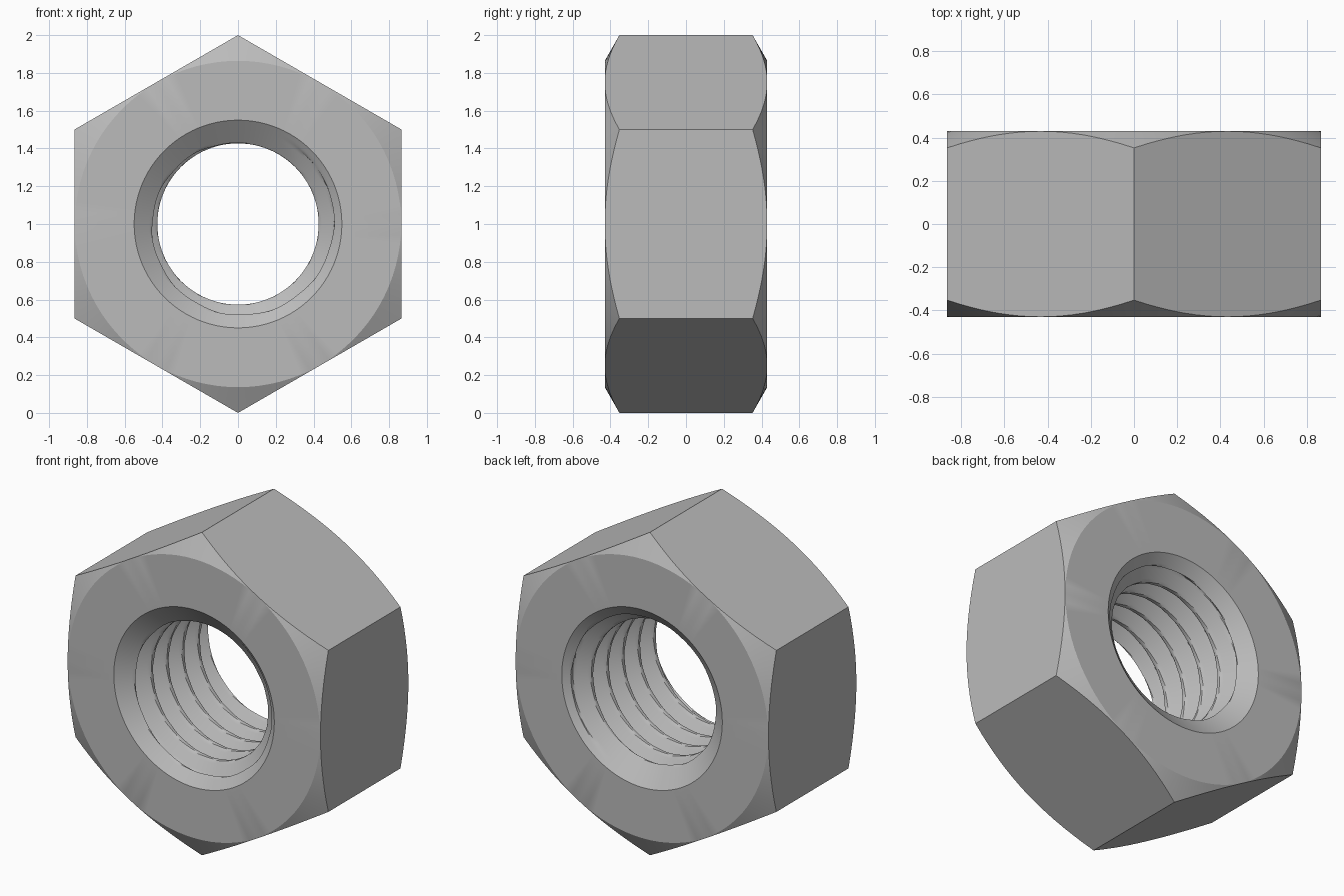
import bpy, bmesh, math

if "Cube" in bpy.data.objects:
    bpy.data.objects.remove(bpy.data.objects["Cube"])

SEG = 96                 # divisions round the axis (corners fall on samples)
ROWS = 112               # divisions along the threaded bore
HALF = 0.43              # half thickness
APO = 0.866              # half the distance across flats
PITCH, MINOR, MAJOR = 0.153, 0.427, 0.512
MOUTH = 0.55             # bore radius at the countersunk mouth


def hex_radius(a):
    # distance from axis to hexagon wall, with a corner pointing straight up
    phi = a % (math.pi / 3) - math.pi / 6
    phi = (a + math.pi / 6) % (math.pi / 3) - math.pi / 6
    return APO / math.cos(phi)


def rim_y(a):
    # conical 30 degree chamfer cutting the corners
    return HALF - max(0.0, hex_radius(a) - APO) * math.tan(math.radians(30))


def bore_radius(a, y):
    # right-handed V thread with flat crests, opened by a countersink at each end
    t = (y / PITCH + a / math.tau) % 1.0
    v = 1 - abs(2 * t - 1)
    v = min(1.0, max(0.0, (v - 0.15) / 0.75))
    thread = MINOR + (MAJOR - MINOR) * v
    sink = MOUTH - (HALF - abs(y)) * 1.3
    return max(thread, sink)


# Closed cross-section loop at each angle: bore, front face, outer wall, back face
def section(a):
    pts = []
    for i in range(ROWS + 1):
        y = HALF - 2 * HALF * i / ROWS
        pts.append((bore_radius(a, y), y))
    rh, ry = hex_radius(a), rim_y(a)
    pts += [(APO - 0.002, -HALF), (rh, -ry), (rh, ry), (APO - 0.002, HALF)]
    return pts


bm = bmesh.new()
rings = []
for s in range(SEG):
    a = math.tau * s / SEG
    # angle 0 is +x (middle of a flat); corners sit at 30, 90, 150 ... degrees
    rings.append([bm.verts.new((r * math.cos(a), y, 1 + r * math.sin(a)))
                  for r, y in section(a)])
n = len(rings[0])
for s in range(SEG):
    A, B = rings[s], rings[(s + 1) % SEG]
    for i in range(n):
        j = (i + 1) % n
        bm.faces.new((A[i], A[j], B[j], B[i]))
bmesh.ops.recalc_face_normals(bm, faces=bm.faces)

mesh = bpy.data.meshes.new("hex_nut")
bm.to_mesh(mesh)
bm.free()
nut = bpy.data.objects.new("hex_nut", mesh)
bpy.context.collection.objects.link(nut)

# Plain steel grey
steel = bpy.data.materials.new("steel_grey")
steel.diffuse_color = (0.5, 0.5, 0.5, 1)
steel.use_nodes = True
steel.node_tree.nodes["Principled BSDF"].inputs["Base Color"].default_value = steel.diffuse_color
mesh.materials.append(steel)

bpy.context.view_layer.objects.active = nut
nut.select_set(True)
bpy.ops.object.shade_smooth_by_angle(angle=math.radians(20))
